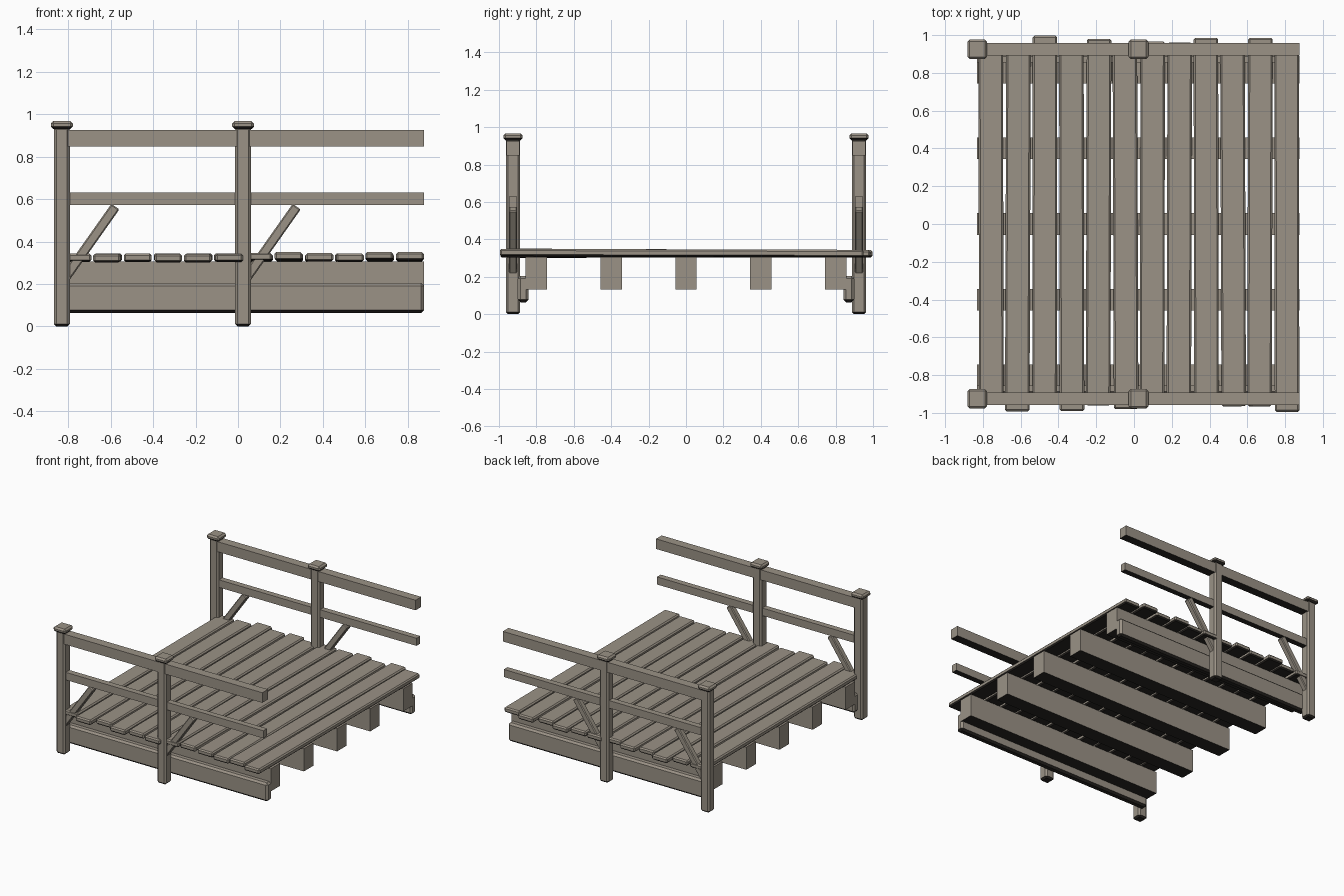
import bpy, bmesh, math

if "Cube" in bpy.data.objects:
    bpy.data.objects.remove(bpy.data.objects["Cube"])

wood = bpy.data.materials.new("weathered grey wood")
wood.diffuse_color = (0.325, 0.288, 0.238, 1)
wood.use_nodes = True
wood.node_tree.nodes["Principled BSDF"].inputs["Base Color"].default_value = wood.diffuse_color
dark = bpy.data.materials.new("dark underside")
dark.diffuse_color = (0.022, 0.019, 0.016, 1)
dark.use_nodes = True
dark.node_tree.nodes["Principled BSDF"].inputs["Base Color"].default_value = dark.diffuse_color


def box(name, lo, hi, bevel=0.0, rot=(0, 0, 0)):
    """Chamfered box between two corners, turned about its centre, dark below."""
    bm = bmesh.new()
    bmesh.ops.create_cube(bm, size=1)
    bmesh.ops.scale(bm, vec=[b - a for a, b in zip(lo, hi)], verts=bm.verts)
    if bevel:
        bmesh.ops.bevel(bm, geom=bm.edges[:], offset=bevel, segments=1,
                        profile=0.5, affect='EDGES')
    bm.normal_update()
    for f in bm.faces:
        f.material_index = 1 if f.normal.z < -0.5 else 0
    me = bpy.data.meshes.new(name)
    bm.to_mesh(me)
    bm.free()
    me.materials.append(wood)
    me.materials.append(dark)
    o = bpy.data.objects.new(name, me)
    bpy.context.collection.objects.link(o)
    o.location = [(a + b) / 2 for a, b in zip(lo, hi)]
    o.rotation_euler = rot
    return o


X0, X1 = -0.83, 0.877
POSTS = (-0.83, 0.024)

# joists running along the bridge
for i in range(5):
    y = -0.8 + 0.4 * i
    box("joist", (X0, y - 0.057, 0.132), (X1, y + 0.057, 0.305))

# deck planks: front end, back end, z lift, turn about z, slope about x (degrees)
PLANKS = [
    (-0.950, 0.950, 0.000, 0.10, 0.00), (-0.992, 0.950, 0.000, -0.20, 0.10),
    (-0.950, 0.997, 0.000, -0.05, 0.00), (-0.990, 0.955, 0.000, 0.10, 0.10),
    (-0.960, 0.980, -0.001, -0.15, 0.10), (-0.980, 0.945, 0.000, 0.20, 0.05),
    (-0.950, 0.965, 0.002, -0.10, -0.10), (-0.950, 0.960, 0.004, -0.15, -0.25),
    (-0.950, 0.985, 0.001, 0.10, -0.10), (-0.965, 0.950, 0.000, 0.20, 0.00),
    (-0.965, 0.985, 0.004, -0.15, -0.25), (-0.995, 0.950, 0.004, 0.05, -0.15),
]
for i, (ya, yb, dz, turn, slope) in enumerate(PLANKS):
    x = -0.757 + 0.1424 * i
    box("deck_plank", (x - 0.065, ya, 0.304 + dz), (x + 0.065, yb, 0.343 + dz),
        0.009, (math.radians(slope), 0, math.radians(turn)))

# railing on both sides
for s in (-1, 1):
    yc = 0.925 * s

    def side(name, x0, x1, y, w, z0, z1, bevel=0.0, rot=(0, 0, 0)):
        return box(name, (x0, y - w / 2, z0), (x1, y + w / 2, z1), bevel, rot)

    side("top_rail", X0, X1, yc, 0.068, 0.848, 0.925)
    side("middle_rail", X0, X1, yc, 0.045, 0.572, 0.63)
    side("side_beam", X0, X1, 0.871 * s, 0.058, 0.064, 0.205, 0.014)
    for px in POSTS:
        side("post", px - 0.0375, px + 0.0375, yc, 0.075, 0, 0.94, 0.012)
        side("post_cap", px - 0.052, px + 0.052, yc, 0.104, 0.93, 0.967, 0.012)
        # diagonal brace leaning away from the post
        cx, cz, half = px + 0.128, 0.388, 0.216
        side("brace", cx - 0.023, cx + 0.023, yc, 0.045, cz - half, cz + half,
             0.006, (0, math.radians(35.2), 0))
